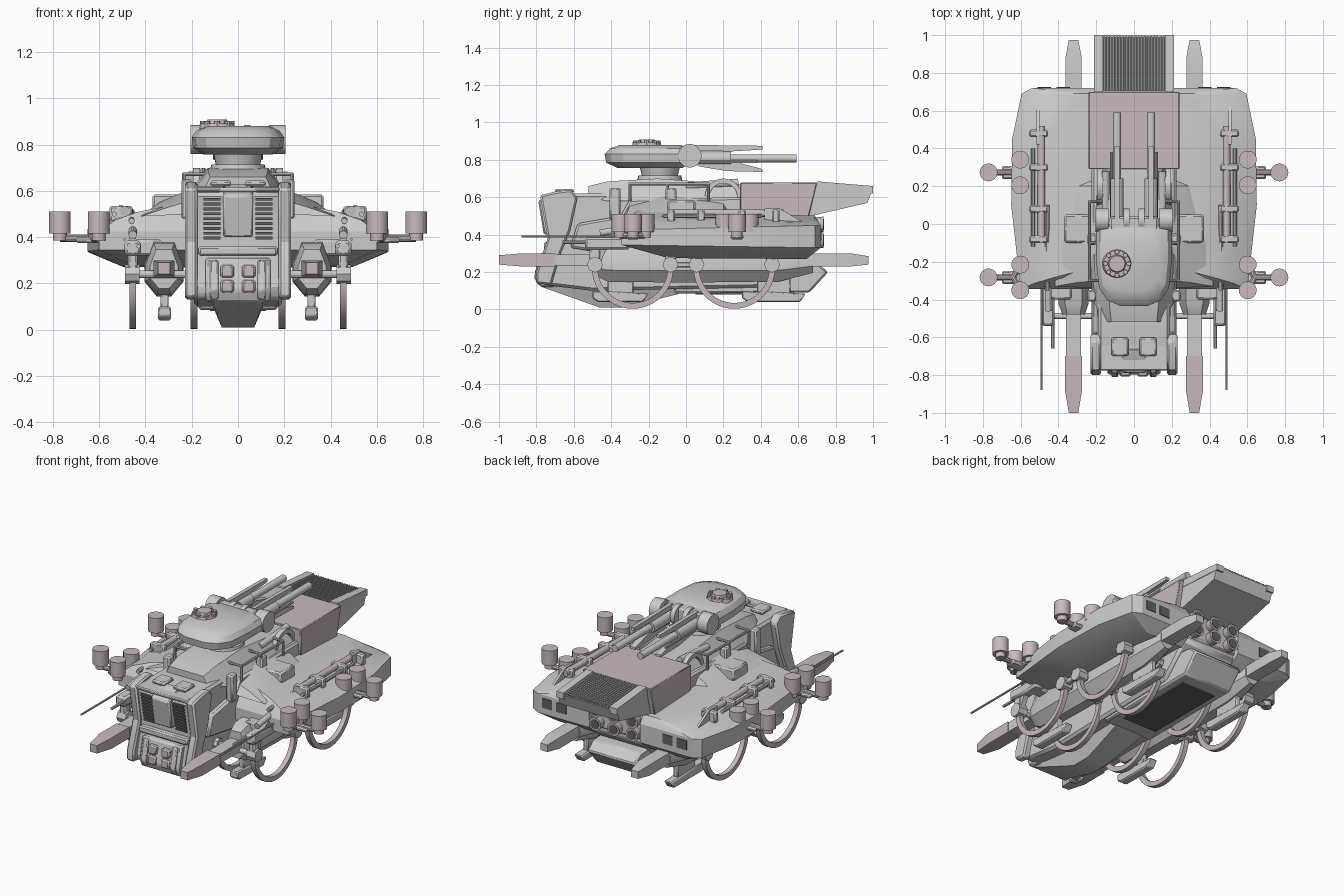
import bpy, bmesh, math
from mathutils import Vector

if "Cube" in bpy.data.objects:
    bpy.data.objects.remove(bpy.data.objects["Cube"])

def material(name, c):
    m = bpy.data.materials.new(name)
    m.diffuse_color = (*c, 1)
    m.use_nodes = True
    m.node_tree.nodes["Principled BSDF"].inputs["Base Color"].default_value = m.diffuse_color
    return m

PINK = material("pale_pink", (0.58, 0.49, 0.52))
DARK = material("dark_grey", (0.12, 0.12, 0.12))

def loft(name, rings, mat=None, mirror=False, bevel=0):
    """Skin a list of equal-length rings and cap both ends."""
    bm = bmesh.new()
    vs = [[bm.verts.new(p) for p in r] for r in rings]
    n = len(rings[0])
    for a, b in zip(vs, vs[1:]):
        for i in range(n):
            bm.faces.new((a[i], a[(i + 1) % n], b[(i + 1) % n], b[i]))
    bm.faces.new(vs[0])
    bm.faces.new(vs[-1])
    bmesh.ops.recalc_face_normals(bm, faces=bm.faces)
    me = bpy.data.meshes.new(name)
    bm.to_mesh(me)
    bm.free()
    ob = bpy.data.objects.new(name, me)
    bpy.context.collection.objects.link(ob)
    if mat:
        me.materials.append(mat)
    if bevel:
        b = ob.modifiers.new("bevel", 'BEVEL')
        b.width, b.segments, b.limit_method = bevel, 1, 'ANGLE'
    if mirror:
        ob.modifiers.new("mirror", 'MIRROR')
    return ob

def box(name, x0, x1, y0, y1, z0, z1, mat=None, mirror=False, bevel=0):
    return loft(name, [[(x0, y0, z), (x1, y0, z), (x1, y1, z), (x0, y1, z)] for z in (z0, z1)], mat, mirror, bevel)

def prism(name, x0, x1, prof, mat=None, mirror=False, bevel=0):
    """Side profile (y, z) extruded across x."""
    return loft(name, [[(x, y, z) for y, z in prof] for x in (x0, x1)], mat, mirror, bevel)

def sections(name, secs, mat=None, mirror=False, bevel=0):
    """Cross-sections (y, half outline of (x, z)), made symmetric about x = 0."""
    return loft(name, [[(x, y, z) for x, z in h] + [(-x, y, z) for x, z in reversed(h)] for y, h in secs], mat, mirror, bevel)

def rod(name, p, q, r, r2=None, n=16, mat=None, mirror=True):
    p, q = Vector(p), Vector(q)
    d = (q - p).normalized()
    u = d.orthogonal().normalized()
    v = d.cross(u)
    ring = lambda c, rad: [c + (u * math.cos(t) + v * math.sin(t)) * rad for t in [math.tau * i / n for i in range(n)]]
    return loft(name, [ring(p, r), ring(q, r if r2 is None else r2)], mat, mirror)

def hoop(name, x0, x1, cy, cz, r0, r1, a0, a1, mat=None, n=28):
    rings = []
    for i in range(n + 1):
        t = math.radians(a0 + (a1 - a0) * i / n)
        c, s = math.cos(t), math.sin(t)
        rings.append([(x, cy + r * c, cz + r * s) for x, r in ((x0, r0), (x1, r0), (x1, r1), (x0, r1))])
    return loft(name, rings, mat, True)

# Central hull
prism("main_hull", -.19, .19, [(-.76, .59), (-.72, .38), (-.77, .17), (-.75, .13), (-.5, .1), (.5, .12), (.68, .3), (.68, .5),
      (.3, .62), (-.5, .62), (-.62, .62)], bevel=.015)
sections("roof_deck", [(-.52, [(.15, .6), (.12, .66)]), (-.42, [(.21, .58), (.13, .685)]),
                       (-.15, [(.22, .58), (.13, .7)]), (.32, [(.22, .56), (.15, .665)])])
sections("keel", [(-.77, [(.13, .2), (.11, .12)]), (-.46, [(.13, .15), (.07, .01)]), (-.33, [(.13, .15), (.07, .01)]),
                  (-.04, [(.13, .15), (.1, .083)])])
prism("belly_tray", -.17, .17, [(-.08, .2), (-.06, .085), (.66, .09), (.76, .2), (.7, .25), (.3, .28)], bevel=.01)
box("belly_panel", -.12, .12, .05, .58, .08, .088, DARK)
prism("hull_side_plate", .18, .225, [(-.62, .33), (-.58, .46), (-.35, .5), (-.3, .59), (.3, .6), (.65, .48), (.68, .3), (-.3, .28)], mirror=True, bevel=.012)

# Cab front
prism("cab_pillar", .175, .23, [(-.78, .61), (-.74, .38), (-.80, .2), (-.80, .14), (-.72, .13), (-.67, .3), (-.62, .42), (-.58, .6), (-.62, .64), (-.7, .63)], mirror=True, bevel=.01)
prism("cab_hood", -.065, .065, [(-.79, .58), (-.76, .4), (-.7, .4), (-.66, .63), (-.74, .61)], bevel=.008)
for i in range(9):
    z = .39 + i * .021
    y = -.72 - (z - .38) * .19
    box("cab_vent_slat", .075, .15, y - .014, y + .02, z, z + .012, DARK, True)
box("cab_brow", -.18, .18, -.775, -.62, .595, .615, None, False, .006)
prism("cab_chin", -.14, .14, [(-.77, .31), (-.8, .17), (-.78, .12), (-.7, .12), (-.7, .31)], bevel=.01)
prism("lamp_frame", .085, .12, [(-.785, .3), (-.812, .17), (-.79, .13), (-.72, .13), (-.72, .3)], mirror=True, bevel=.006)
for z in (.16, .225):
    box("front_lamp", .018, .075, -.807, -.74, z, z + .055, PINK, True, .008)
box("cab_step", -.17, .17, -.76, -.66, .32, .36, None, False, .008)
box("roof_hatch", .03, .12, -.7, -.6, .62, .645, None, True, .008)
for y in (-.38, -.08):
    prism("hull_strap", .2, .245, [(y - .03, .48), (y + .03, .48), (y + .03, .65), (y - .03, .65)], mirror=True, bevel=.008)
rod("roof_rail", (.235, -.3, .672), (.235, .12, .672), .008, n=8)
for y in (-.3, -.1, .12):
    rod("rail_post", (.235, y, .58), (.235, y, .672), .008, n=8)
    rod("rail_cross", (.235, y, .672), (.12, y, .672), .008, n=8)

# Side wings
def outline(z, dx, dy, zr=None):
    pts = [(.18, -.345), (.6, -.345), (.65, .1), (.645, .45), (.595, .69), (.54, .72), (.18, .72)]
    zr = z if zr is None else zr
    return [(x if x < .2 else x - dx, max(-.345 + dy, min(.72 - dy * .3, y)), z + (zr - z) * (y + .345) / 1.065) for x, y in pts]
loft("wing", [outline(.275, .15, .25, .27), outline(.345, 0, 0, .33), outline(.425, 0, 0, .45),
              outline(.475, .07, .03, .465), outline(.51, .17, .06, .48), outline(.54, .32, .1, .5)], mirror=True)
loft("wing_fairing", [[(.2, -.34, .5), (.42, -.33, .49), (.3, -.31, .53), (.2, -.3, .56)],
                      [(.2, -.1, .5), (.4, -.1, .5), (.34, -.1, .55), (.2, -.1, .61)],
                      [(.2, .25, .5), (.32, .2, .5), (.28, .2, .53), (.2, .2, .58)]], mirror=True)
box("fairing_box", .22, .37, -.1, .05, .5, .585, None, True, .01)
for x in (.34, .44):
    box("wing_rear_window", x, x + .07, .71, .724, .37, .43, DARK, True)

# Equipment along the wing tops
rod("wing_tube", (.49, -.1, .515), (.49, .52, .515), .02, mat=PINK)
rod("wing_thin_tube", (.535, -.12, .5), (.535, .4, .5), .011, n=10)
for y in (-.08, .08, .3, .48):
    box("tube_clamp", .455, .555, y - .02, y + .02, .46, .535, None, True, .008)
prism("wing_tube_fin", .5, .515, [(.42, .47), (.62, .47), (.5, .54), (.42, .54)], mirror=True)
rod("wing_lance", (.46, -.35, .47), (.46, .1, .51), .013, n=10)

# Canister clusters
for cy in (.273, -.283):
    for x, dy in ((.77, 0), (.602, .068), (.602, -.068)):
        y = cy + dy
        rod("canister", (x, y, .415), (x, y, .51), .047, n=24, mat=PINK)
        rod("canister_base", (x, y, .385), (x, y, .415), .03, n=16, mat=PINK)
        rod("canister_arm", (.64, cy, .395), (x, y, .395), .016, n=10, mat=PINK)
    box("canister_bracket", .56, .7, cy - .035, cy + .035, .375, .4, None, True, .008)

# Long prongs and under-wing pods
PX = .32
def bar(name, ys, mat=None):
    loft(name, [[(PX - w, y, z0), (PX + w, y, z0), (PX + w, y, z1), (PX - w, y, z1)] for y, w, z0, z1 in ys], mat, True)
bar("front_prong", [(-1, .025, .24, .29), (-.88, .045, .23, .3), (-.7, .045, .23, .3)], PINK)
bar("long_prong", [(-.7, .04, .235, .295), (.8, .043, .23, .3), (.88, .043, .23, .3), (.975, .025, .24, .285)])
def pod_ring(y, s):
    half = [(.045, .375), (.08, .28), (.08, .21), (.03, .15)]
    pts = half + [(-x, z) for x, z in reversed(half)]
    return [(PX + x * s, y, .265 + (z - .265) * s) for x, z in pts]
loft("underwing_pod", [pod_ring(y, s) for y, s in ((-.48, .75), (-.42, 1), (-.1, 1.05), (.05, 1.05), (.5, 1), (.68, .6))], mirror=True)
for y0, y1 in ((-.5, -.2), (.3, .64)):
    prism("pod_foot", .29, .345, [(y0, .06), (y0 + .03, .04), (y1 - .03, .04), (y1, .085), (y0, .1)], mirror=True, bevel=.006)
    box("foot_strut", .3, .335, y0 + .08, y1 - .08, .08, .17, None, True, .006)

# Hoop runners with clamps and axles
for x0, x1 in ((.44, .47), (.175, .205)):
    hoop("front_hoop", x0, x1, -.285, .222, .187, .218, 180, 360, PINK)
    hoop("rear_hoop", x0, x1, .258, .222, .187, .218, 180, 360, PINK)
hoop("front_hoop_guard", .44, .47, -.285, .222, .17, .2, 112, 180, PINK, 12)
for y in (-.487, -.083, .056, .46):
    rod("hoop_axle", (.18, y, .24), (.48, y, .24), .016, n=12)
    rod("hoop_clamp", (.425, y, .24), (.488, y, .24), .042, n=8)
    rod("hoop_inner_clamp", (.17, y, .24), (.215, y, .24), .036, n=8)
    box("hoop_arm", .435, .475, y - .03, y + .03, .24, .33, None, True, .008)
box("hoop_link", .44, .475, -.08, .05, .225, .255, None, True, .006)

# Front side guns
box("side_gun_body", .42, .49, -.54, -.3, .32, .385, None, True, .012)
rod("side_gun_long_barrel", (.49, -.88, .39), (.49, -.3, .39), .006, n=8)
rod("side_gun_barrel", (.43, -.66, .36), (.43, -.3, .36), .009, n=8)
rod("side_gun_scope", (.455, -.46, .41), (.455, -.25, .44), .018, n=12)
box("side_gun_bracket", .33, .46, -.4, -.32, .32, .39, None, True, .01)

# Engine block, louvred tail and exhausts
prism("engine_box", -.24, .24, [(.29, .515), (.29, .678), (.7, .678), (.655, .49)], PINK, bevel=.004)
loft("tail_duct", [[(-.21, .65, .495), (.21, .65, .495), (.21, .70, .67), (-.21, .70, .67)],
                   [(-.21, .97, .57), (.21, .97, .57), (.21, .998, .645), (-.21, .998, .645)]])
prism("louvre_bed", -.165, .165, [(.705, .66), (.99, .64), (.99, .649), (.705, .674)], DARK)
for i in range(20):
    x = -.158 + i * .0166
    prism("louvre", x - .004, x + .004, [(.705, .66), (.995, .64), (.995, .657), (.705, .682)])
prism("duct_lip", .165, .213, [(.69, .64), (1, .62), (1, .66), (.7, .685)], mirror=True)
box("exhaust_block", -.2, .2, .6, .69, .33, .5, None, False, .01)
for x in (-.13, 0, .13):
    for z in (.37, .455):
        rod("exhaust_nozzle", (x, .66, z), (x, .735, z), .034, .042, 20, PINK, False)
        rod("exhaust_core", (x, .73, z), (x, .738, z), .03, .03, 20, DARK, False)

# Turret
rod("turret_ring", (0, -.14, .67), (0, -.14, .715), .125, .115, 32, None, False)
rod("turret_neck", (0, -.14, .71), (0, -.14, .775), .095, .11, 32, None, False)
def turret_ring(z, s):
    half = [(.07, -.435), (.14, -.405), (.185, -.34), (.2, -.2), (.2, -.02), (.13, .03)]
    return [(x * s, -.16 + (y + .16) * s, z) for x, y in half + [(-x, y) for x, y in reversed(half)]]
loft("turret_body", [turret_ring(z, s) for z, s in ((.757, .75), (.785, .97), (.83, 1), (.86, .9), (.88, .7))])
for x0, x1 in ((.135, .205), (.025, .055)):
    rod("turret_cheek", (x0, .02, .822), (x1, .02, .822), .063, n=24)
box("gun_cradle", -.13, .13, -.1, .04, .77, .875, None, False, .012)
rod("hatch_base", (-.09, -.21, .87), (-.09, -.21, .892), .078, .07, 24, PINK, False)
rod("hatch_lid", (-.09, -.21, .89), (-.09, -.21, .908), .048, .042, 16, PINK, False)
for i in range(8):
    t = math.tau * i / 8
    x, y = -.09 + .062 * math.cos(t), -.21 + .062 * math.sin(t)
    rod("hatch_periscope", (x, y, .88), (x, y, .903), .014, .012, 8, PINK, False)

# Twin guns pointing to the rear
GX = .09
rod("gun_barrel", (GX, 0, .808), (GX, .59, .808), .022, n=20)
rod("gun_sleeve", (GX, .02, .808), (GX, .24, .808), .036, n=20)
rod("gun_side_rod", (GX + .03, 0, .79), (GX + .03, .38, .79), .008, n=8)
prism("gun_top_fin", GX - .012, GX + .012, [(.02, .85), (.02, .88), (.41, .875), (.41, .855), (.24, .845)], mirror=True)
prism("gun_lower_fin", GX - .018, GX + .018, [(.04, .79), (.07, .765), (.22, .74), (.41, .735), (.41, .75), (.26, .79)], mirror=True)
rod("deck_tube", (.15, .0, .66), (.15, .28, .68), .02, n=12)
hoop("deck_hose", .165, .195, .2, .6, .075, .1, 0, 180, None, 16)

# Smooth the round parts, keep hard edges
for o in bpy.context.scene.objects:
    o.select_set(True)
bpy.context.view_layer.objects.active = bpy.context.scene.objects[0]
bpy.ops.object.shade_smooth_by_angle(angle=math.radians(28))
